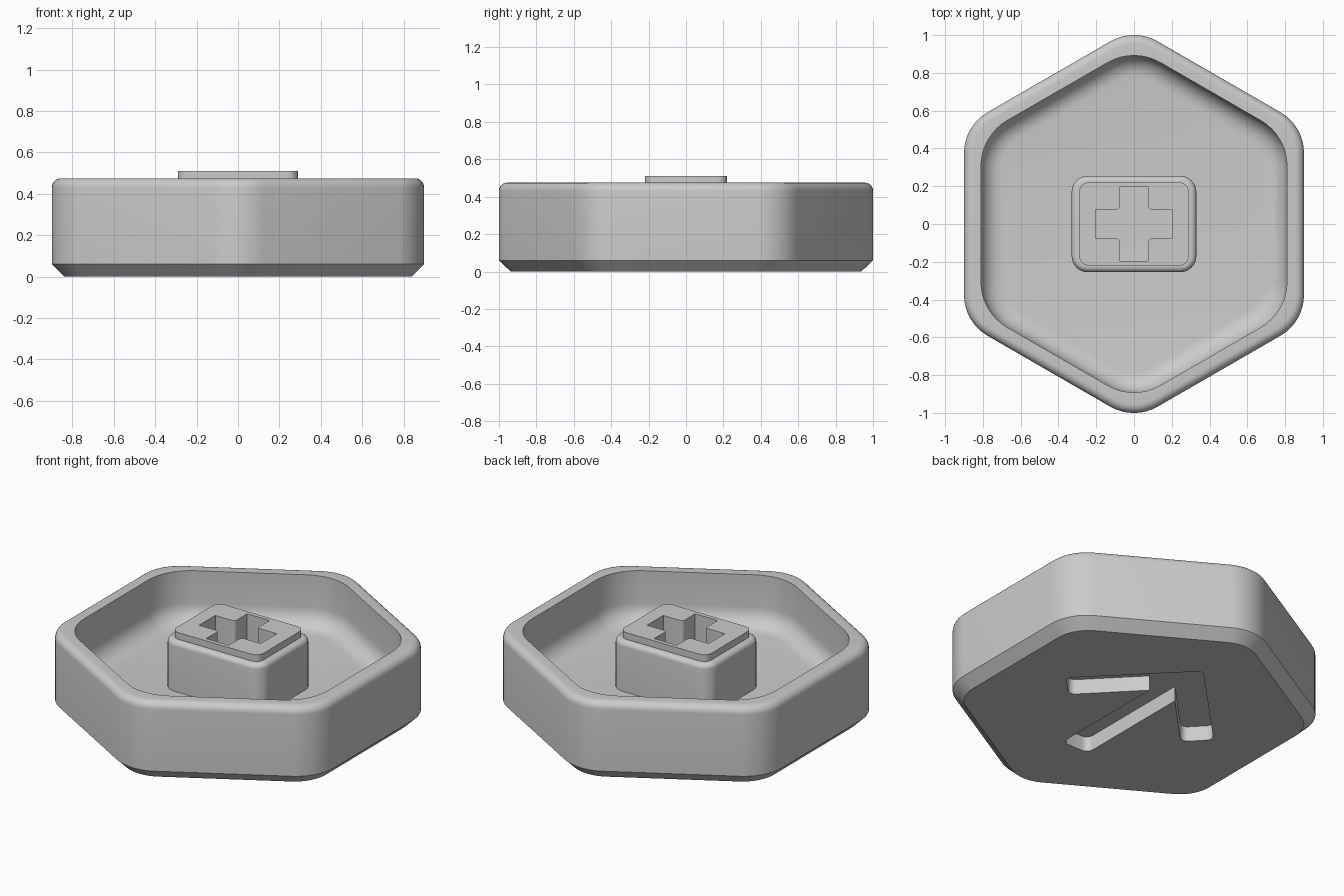
import bpy, bmesh, math
from mathutils import Vector

cube = bpy.data.objects.get("Cube")
if cube:
    bpy.data.objects.remove(cube, do_unlink=True)

# One plain grey material
GREY = (0.6, 0.6, 0.6, 1)
grey = bpy.data.materials.new("grey plastic")
grey.use_nodes = True
grey.diffuse_color = GREY
grey.node_tree.nodes["Principled BSDF"].inputs["Base Color"].default_value = GREY


def rounded(points, radii, steps=8):
    """Round the corners of a polygon; radius 0 keeps a corner sharp."""
    out = []
    for i, point in enumerate(points):
        p, r = Vector(point), radii[i % len(radii)]
        if r == 0:
            out.append(p)
            continue
        a = (Vector(points[i - 1]) - p).normalized()
        b = (Vector(points[(i + 1) % len(points)]) - p).normalized()
        half = a.angle(b) / 2
        centre = p + (a + b).normalized() * (r / math.sin(half))
        tangent = r / math.tan(half)
        start, end = p + a * tangent - centre, p + b * tangent - centre
        sweep = math.pi - 2 * half
        for k in range(steps + 1):
            t = k / steps
            arm = start * math.sin((1 - t) * sweep) + end * math.sin(t * sweep)
            out.append(centre + arm / math.sin(sweep))
    return out


def hexagon(apothem, radius):
    size = apothem / math.cos(math.pi / 6)
    angles = [math.radians(30 + 60 * k) for k in range(6)]
    return rounded([(size * math.cos(t), size * math.sin(t)) for t in angles], [radius])


def rectangle(x, y, radius):
    return rounded([(x, y), (-x, y), (-x, -y), (x, -y)], [radius])


def loft(name, rings):
    """Skin a stack of (outline, height) rings and cap both ends."""
    bm = bmesh.new()
    loops = [[bm.verts.new((p.x, p.y, z)) for p in outline] for outline, z in rings]
    for low, high in zip(loops, loops[1:]):
        for i in range(len(low)):
            j = (i + 1) % len(low)
            bm.faces.new((low[i], low[j], high[j], high[i]))
    bm.faces.new(loops[0][::-1])
    bm.faces.new(loops[-1])
    mesh = bpy.data.meshes.new(name)
    bm.to_mesh(mesh)
    bm.free()
    mesh.materials.append(grey)
    obj = bpy.data.objects.new(name, mesh)
    bpy.context.scene.collection.objects.link(obj)
    return obj


def carve(obj, outline, low, high):
    """Cut a prism out of an object, then shade it with sharp edges kept."""
    cutter = loft("cutter", [(outline, low), (outline, high)])
    cutter.hide_render = True
    cut = obj.modifiers.new("recess", "BOOLEAN")
    cut.operation, cut.solver, cut.object = "DIFFERENCE", "EXACT", cutter
    bpy.context.view_layer.update()
    bpy.ops.object.select_all(action="DESELECT")
    obj.select_set(True)
    bpy.context.view_layer.objects.active = obj
    bpy.ops.object.modifier_apply(modifier=cut.name)
    bpy.data.objects.remove(cutter, do_unlink=True)
    bpy.ops.object.shade_smooth_by_angle(angle=math.radians(30))


quarter = [math.radians(15 * k) for k in range(7)]

# Hexagonal tray: chamfered foot, rounded rim, filleted hollow
FLOOR, RIM, FILLET = 0.17, 0.475, 0.11
rings = [(hexagon(0.84, 0.21), 0), (hexagon(0.9, 0.25), 0.06)]
for t in quarter:
    inset = 0.045 * (1 - math.cos(t))
    rings.append((hexagon(0.9 - inset, 0.25 - inset), RIM - 0.045 * (1 - math.sin(t))))
rings.append((hexagon(0.81, 0.28), RIM))
for t in quarter:
    inset = FILLET * (1 - math.cos(t))
    rings.append((hexagon(0.81 - inset, 0.28 - inset), FLOOR + FILLET * (1 - math.sin(t))))
tray = loft("tray", rings)

# Arrow recess underneath, pointing to the back
half_arrow = [(0.09, -0.5), (0.09, 0.24), (0.4, -0.08), (0.525, 0.05)]
arrow = half_arrow + [(0, 0.585)] + [(-x, y) for x, y in reversed(half_arrow)]
arrow_radii = [0.04, 0, 0.04, 0.04, 0.03, 0.04, 0.04, 0, 0.04]
carve(tray, rounded(arrow, arrow_radii, 5), -0.1, 0.09)

# Central post with a rounded shoulder and a raised top plate
rings = [(rectangle(0.33, 0.255, 0.085), 0.13)]
for t in quarter:
    inset = 0.03 * (1 - math.cos(t))
    rings.append((rectangle(0.33 - inset, 0.255 - inset, 0.085 - inset),
                  0.47 - 0.03 * (1 - math.sin(t))))
rings += [(rectangle(0.29, 0.22, 0.05), z) for z in (0.47, 0.51)]
post = loft("post", rings)

# Cross socket in the post
corner = [(0.205, 0.077), (0.075, 0.077), (0.075, 0.195)]
cross = []
for sx, sy in ((1, 1), (-1, 1), (-1, -1), (1, -1)):
    quadrant = [(sx * x, sy * y) for x, y in corner]
    cross += quadrant if sx * sy > 0 else quadrant[::-1]
carve(post, rounded(cross, [0, 0.018, 0], 4), 0.17, 0.7)
